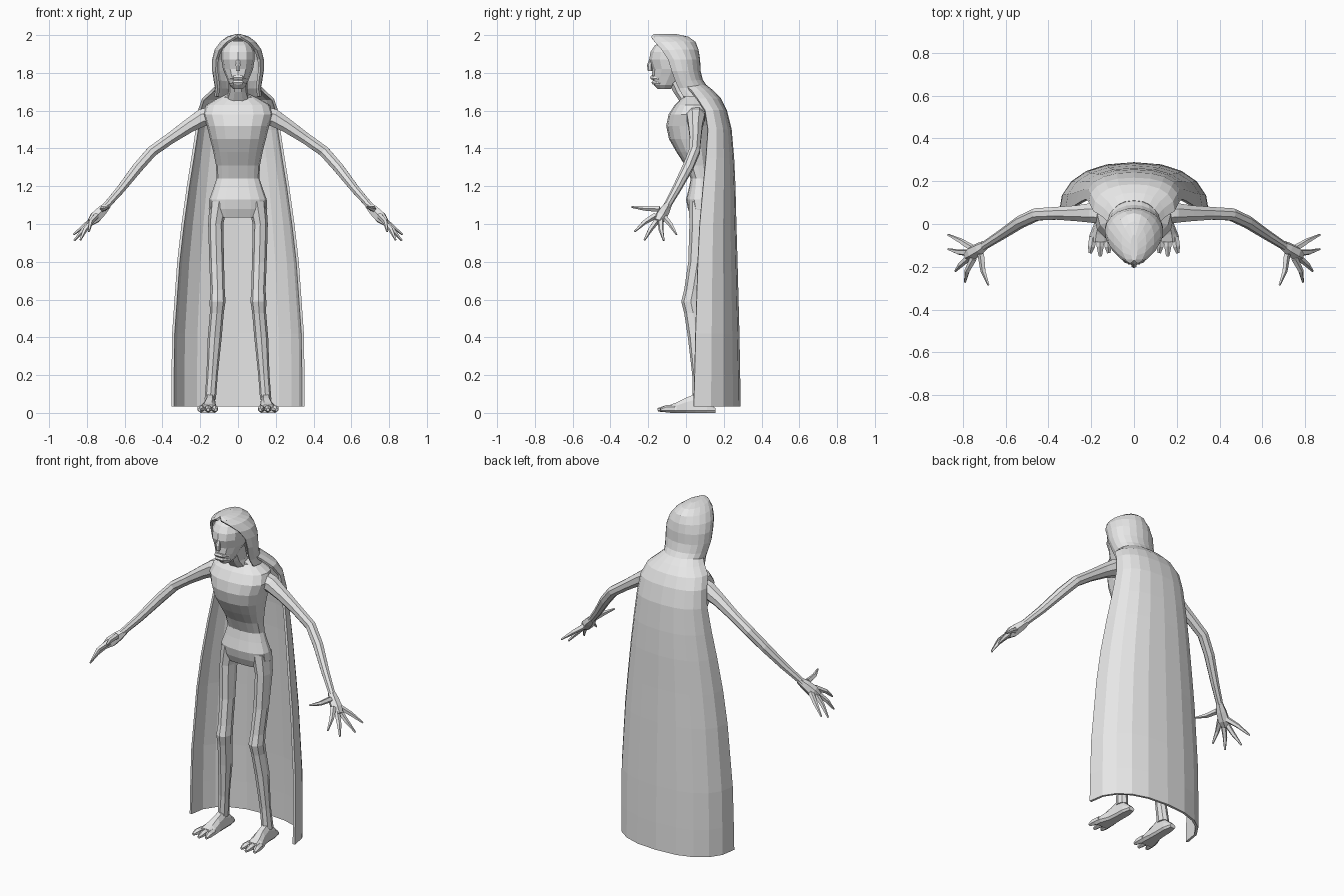
import bpy, bmesh, math
from mathutils import Vector

grey = bpy.data.materials.new("plain grey")
grey.diffuse_color = (0.8, 0.8, 0.8, 1)


def loft(name, rings, closed=True, cap=True):
    """Skin a list of point rings into one flat-shaded object."""
    bm = bmesh.new()
    rows = [[bm.verts.new(p) for p in r] for r in rings]
    n = len(rows[0])
    for a, b in zip(rows, rows[1:]):
        for i in range(n if closed else n - 1):
            j = (i + 1) % n
            bm.faces.new((a[i], a[j], b[j], b[i]))
    if cap:
        bm.faces.new(rows[0])
        bm.faces.new(rows[-1])
    bmesh.ops.recalc_face_normals(bm, faces=bm.faces)
    me = bpy.data.meshes.new(name)
    bm.to_mesh(me)
    bm.free()
    me.materials.append(grey)
    ob = bpy.data.objects.new(name, me)
    bpy.context.collection.objects.link(ob)
    return ob


def arc(z, cx, w, yf, yb, start=0, end=360, n=12, e=0.85):
    """Horizontal rounded section between front yf and back yb."""
    cy, d = (yf + yb) / 2, (yb - yf) / 2
    pts = []
    full = end - start == 360
    for i in range(n):
        t = math.radians(start + (end - start) * i / (n if full else n - 1))
        c, s = math.cos(t), math.sin(t)
        pts.append((cx + w * math.copysign(abs(c) ** e, c),
                    cy + d * math.copysign(abs(s) ** e, s), z))
    return pts


def tube(name, path, n=6):
    """Limb along (x, y, z, radius) points."""
    ps = [Vector(p[:3]) for p in path]
    rings = []
    for i, p in enumerate(ps):
        d = (ps[min(i + 1, len(ps) - 1)] - ps[max(i - 1, 0)]).normalized()
        ref = Vector((0, 1, 0)) if abs(d.y) < 0.85 else Vector((0, 0, 1))
        u = d.cross(ref).normalized()
        v = d.cross(u)
        rings.append([p + path[i][3] * (u * math.cos(t) + v * math.sin(t))
                      for t in (math.tau * (k + 0.5) / n for k in range(n))])
    return loft(name, rings)


def mirror(ob):
    ob.modifiers.new("mirror", 'MIRROR')
    return ob


# Torso: z, half width, front y, back y
loft("torso", [arc(z, 0, w, f, b, n=16) for z, w, f, b in (
    (1.035, .14, .03, .14), (1.08, .155, .01, .16), (1.13, .152, .0, .155),
    (1.19, .13, .015, .14), (1.24, .114, .025, .13), (1.31, .116, -.005, .13),
    (1.38, .13, -.05, .135), (1.45, .148, -.09, .14), (1.52, .165, -.105, .145),
    (1.58, .185, -.092, .145), (1.63, .17, -.06, .14), (1.67, .10, -.02, .11),
    (1.69, .055, -.03, .07))])

# Neck and head
loft("neck", [arc(z, 0, w, f, b, n=10) for z, w, f, b in (
    (1.64, .07, -.03, .09), (1.70, .05, -.07, .05), (1.78, .05, -.11, .03))])
loft("head", [arc(z, 0, w, f, b, n=12, e=.95) for z, w, f, b in (
    (1.715, .025, -.15, -.08), (1.735, .045, -.17, -.05), (1.78, .063, -.18, .0),
    (1.82, .08, -.178, .03), (1.87, .088, -.195, .04), (1.91, .088, -.188, .04),
    (1.945, .075, -.165, .03), (1.97, .045, -.13, .0))])
tube("nose", [(0, -.18, 1.88, .01), (0, -.193, 1.84, .014), (0, -.19, 1.81, .012)])
for name, z, y in (("upper_lip", 1.775, -.18), ("lower_lip", 1.75, -.172)):
    tube(name, [(-.042, y + .035, z - .006, .005), (-.02, y, z, .012),
                (.02, y, z, .012), (.042, y + .035, z - .006, .005)])

# Hood: wraps past the sides, leaving the face open
hood = loft("hood", [arc(z, 0, w, f, b, -s, 180 + s, 15, 1) for z, w, f, b, s in (
    (1.675, .12, -.08, .155, 25), (1.72, .115, -.09, .11, 28), (1.76, .122, -.10, .083, 30),
    (1.81, .13, -.12, .07, 30), (1.87, .13, -.14, .068, 32), (1.92, .118, -.168, .06, 38),
    (1.96, .09, -.185, .045, 52), (1.985, .055, -.185, .01, 75), (1.998, .015, -.17, -.05, 88))],
    closed=False)
# Open bottom so the hood stays hollow
bm = bmesh.new()
bm.from_mesh(hood.data)
low = [f for f in bm.faces if all(v.co.z < 1.68 for v in f.verts)]
bmesh.ops.delete(bm, geom=low, context='FACES_ONLY')
bm.to_mesh(hood.data)
bm.free()

# Cape: half rings draped behind the body; front y is the free edge
rows = ((.035, .345, .04, .282), (.2, .345, .045, .28), (.42, .342, .05, .276),
        (.8, .315, .062, .266), (1.0, .292, .072, .26), (1.2, .264, .09, .255),
        (1.35, .24, .105, .248), (1.5, .217, .115, .235), (1.6, .205, .10, .21),
        (1.66, .185, .06, .18), (1.70, .14, .03, .142), (1.73, .11, .0, .105))
cape = loft("cape", [arc(z, 0, w, 2 * f - b, b, 0, 180, 11) for z, w, f, b in rows],
            closed=False, cap=False)
for ob in (cape, hood):
    m = ob.modifiers.new("thickness", 'SOLIDIFY')
    m.thickness = .014
    m.offset = 0

# Legs: z, centre x, half width, front y, back y
mirror(loft("leg", [arc(z, x, w, f, b, n=8, e=.95) for z, x, w, f, b in (
    (1.12, .10, .05, .015, .15), (1.0, .118, .04, .018, .14), (.8, .113, .039, .012, .11),
    (.65, .108, .038, -.01, .085), (.59, .108, .042, -.025, .075), (.53, .112, .037, -.01, .085),
    (.4, .123, .037, .01, .10), (.2, .137, .03, .033, .095), (.07, .147, .03, .035, .11))]))


# Feet: sections along y
def foot_ring(y, x, w, top):
    return [(x + w * k, y, z) for k, z in (
        (-1, .012), (-.7, .0), (.7, .0), (1, .012), (.8, top * .7), (.4, top), (-.4, top), (-.8, top * .7))]


mirror(loft("foot", [foot_ring(*r) for r in (
    (.155, .147, .02, .025), (.11, .147, .032, .065), (.05, .148, .033, .10),
    (0, .15, .037, .08), (-.05, .157, .05, .055), (-.085, .16, .053, .042))]))
for i, (x, tx, ty) in enumerate(((.125, .118, -.135), (.158, .158, -.15), (.192, .205, -.135))):
    mirror(tube(f"toe_{i + 1}", [(x, -.06, .022, .02), ((x + tx) / 2, -.105, .022, .019),
                                 (tx, ty, .016, .009)]))

# Arms: shoulder, elbow, wrist
mirror(tube("arm", [(.13, .05, 1.575, .055), (.19, .052, 1.562, .05), (.26, .05, 1.52, .04),
                    (.36, .05, 1.452, .032), (.455, .045, 1.385, .031), (.53, .01, 1.30, .03),
                    (.62, -.05, 1.185, .024), (.69, -.095, 1.105, .02), (.715, -.11, 1.075, .022)], 8))

# Hands: palm and five fingers
mirror(tube("palm", [(.69, -.095, 1.10, .02), (.72, -.115, 1.07, .03), (.755, -.135, 1.035, .034),
                     (.78, -.15, 1.01, .022)]))
fingers = {"thumb": ((.715, -.14, 1.08), (.705, -.22, 1.083), (.68, -.287, 1.09)),
           "index_finger": ((.75, -.16, 1.045), (.78, -.22, 1.01), (.79, -.272, .96)),
           "middle_finger": ((.765, -.15, 1.025), (.81, -.19, .97), (.835, -.22, .915)),
           "ring_finger": ((.77, -.135, 1.025), (.82, -.132, .97), (.868, -.118, .912)),
           "little_finger": ((.755, -.115, 1.035), (.81, -.08, .995), (.87, -.05, .945))}
for name, pts in fingers.items():
    mirror(tube(name, [(*p, r) for p, r in zip(pts, (.017, .013, .005))], 5))
